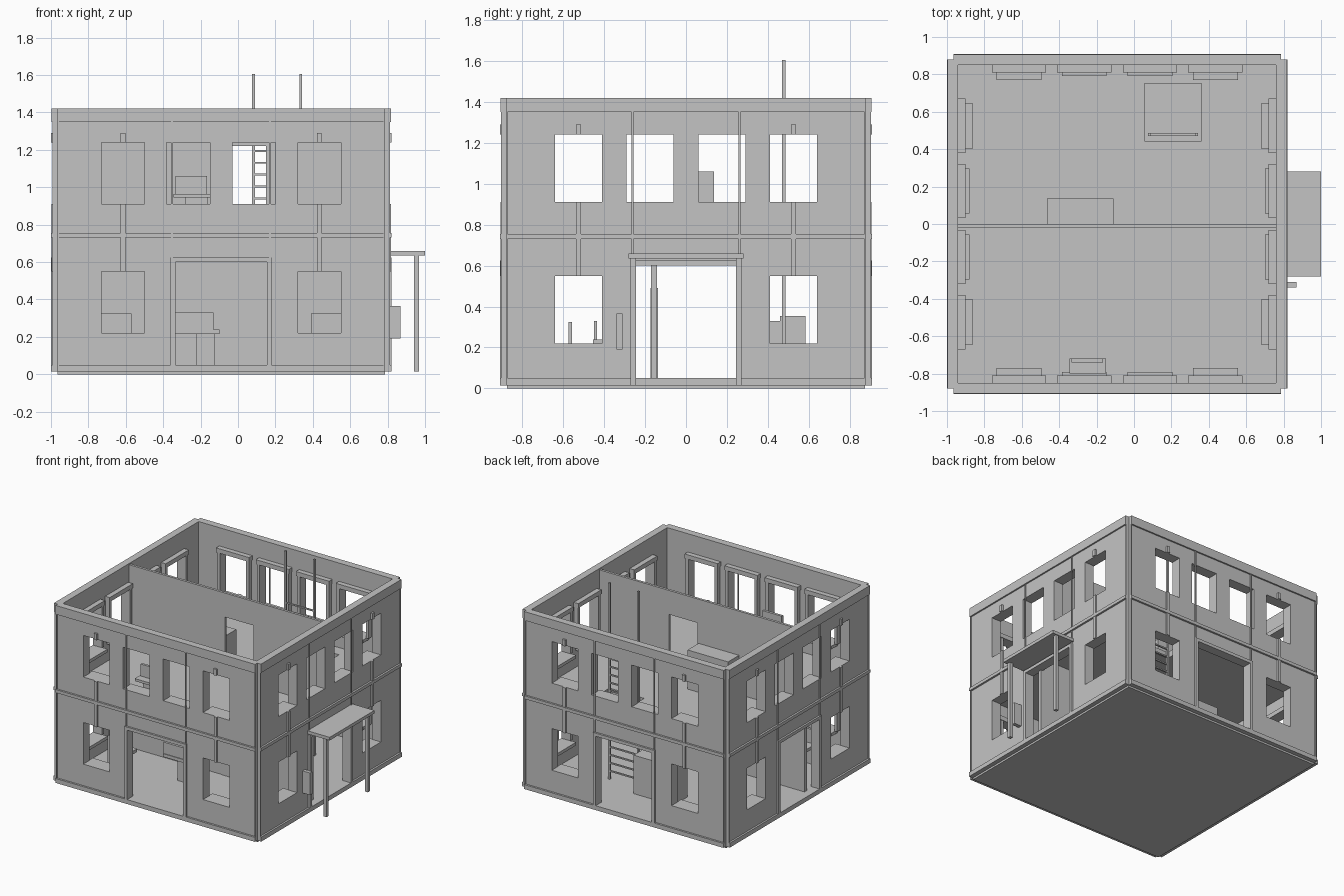
import bpy, bmesh
from mathutils import Vector

cube = bpy.data.objects.get("Cube")
if cube:
    bpy.data.objects.remove(cube)

gray = bpy.data.materials.new("plain_gray")
gray.use_nodes = True
COLOR = (0.55, 0.55, 0.55, 1)
gray.diffuse_color = COLOR
gray.node_tree.nodes["Principled BSDF"].inputs["Base Color"].default_value = COLOR


def finish(name, bm):
    bmesh.ops.recalc_face_normals(bm, faces=bm.faces)
    mesh = bpy.data.meshes.new(name)
    bm.to_mesh(mesh)
    bm.free()
    mesh.materials.append(gray)
    obj = bpy.data.objects.new(name, mesh)
    bpy.context.collection.objects.link(obj)
    return obj


def boxes(name, items, place=lambda u, d, z: Vector((u, d, z))):
    """One object from boxes given as (u0, u1, d0, d1, z0, z1)."""
    bm = bmesh.new()
    for u0, u1, d0, d1, z0, z1 in items:
        a, b = place(u0, d0, z0), place(u1, d1, z1)
        verts = bmesh.ops.create_cube(bm, size=1)["verts"]
        for v in verts:
            v.co = Vector((v.co[i] * abs(b[i] - a[i]) + (a[i] + b[i]) / 2 for i in range(3)))
    return finish(name, bm)


def panel(name, u0, u1, z0, z1, d0, d1, holes, place=lambda u, d, z: Vector((u, d, z))):
    """Upright slab with rectangular openings (u0, u1, z0, z1)."""
    us = sorted({u0, u1} | {h[i] for h in holes for i in (0, 1)})
    zs = sorted({z0, z1} | {h[i] for h in holes for i in (2, 3)})
    bm = bmesh.new()
    for a, b in zip(us, us[1:]):
        for c, e in zip(zs, zs[1:]):
            u, z = (a + b) / 2, (c + e) / 2
            if any(h[0] < u < h[1] and h[2] < z < h[3] for h in holes):
                continue
            bm.faces.new([bm.verts.new(place(p, d0, q)) for p, q in ((a, c), (b, c), (b, e), (a, e))])
    bmesh.ops.remove_doubles(bm, verts=bm.verts, dist=0.0005)
    new = bmesh.ops.extrude_face_region(bm, geom=bm.faces[:], use_keep_orig=True)["geom"]
    shift = place(0, d1, 0) - place(0, d0, 0)
    bmesh.ops.translate(bm, verts=[g for g in new if isinstance(g, bmesh.types.BMVert)], vec=shift)
    bmesh.ops.dissolve_limit(bm, angle_limit=0.01, verts=bm.verts, edges=bm.edges)
    return finish(name, bm)


CX, TOP, THICK = -0.09, 1.42, 0.045
OUTER, INNER, HALF = 0.525, 0.176, 0.115     # window centres and half width
LOW, HIGH = (0.22, 0.55), (0.91, 1.24)       # window heights
DOOR = 0.245

# Each side maps (along the wall, depth inward, height) to the world
SIDES = {
    "front": (0.875, lambda u, d, z: Vector((CX + u, -0.895 + d, z))),
    "back": (0.875, lambda u, d, z: Vector((CX + u, 0.895 - d, z))),
    "left": (0.88, lambda u, d, z: Vector((0.805 - d, u, z))),
    "right": (0.88, lambda u, d, z: Vector((-0.985 + d, u, z))),
}

for side, (half, place) in SIDES.items():
    windows = [(s * OUTER, z, 0.095) for s in (-1, 1) for z in (LOW, HIGH)]
    windows += [(s * INNER, HIGH, 0.075) for s in (-1, 1)]
    holes = [(c - HALF, c + HALF, z[0], z[1]) for c, z, _ in windows]
    holes.append((-DOOR, DOOR, 0.05, 0.6))
    panel(side + "_wall", -half, half, 0.015, TOP, 0, THICK, holes, place)

    # Interior window surrounds: lintel, jambs and deep sill
    frames = []
    for c, (z0, z1), depth in windows:
        frames.append((c - 0.145, c + 0.145, THICK, THICK + 0.04, z1, z1 + 0.035))
        frames.append((c - 0.12, c + 0.12, THICK, 0.03 + depth, z0 - 0.025, z0))
        for s in (-1, 1):
            frames.append((c + s * HALF, c + s * 0.14, THICK, THICK + 0.035, z0, z1))
    boxes(side + "_window_surrounds", frames, place)

    # Outside bands, cornice and short pilasters
    trim = [(-half, half, -0.015, 0, 0.015, 0.05),
            (-half, half, -0.015, 0, 0.73, 0.755),
            (-half, half, -0.012, 0, 1.35, TOP)]
    for s in (-1, 1):
        c = s * OUTER
        trim.append((c - 0.0125, c + 0.0125, -0.012, 0, 0.55, 0.73))
        trim.append((c - 0.0125, c + 0.0125, -0.012, 0, 0.755, 0.91))
        trim.append((c - 0.0125, c + 0.0125, -0.015, 0, 1.24, 1.29))
        trim.append((s * 0.257, s * 0.267, -0.008, 0, 0.62, TOP))
        trim.append((s * (half - 0.008), s * half, -0.008, 0, 0.05, TOP))
    boxes(side + "_wall_trim", trim, place)

    # Doorway casing
    casing = [(-0.27, 0.27, -0.015, 0.06, 0.6, 0.625)]
    casing += [(s * DOOR, s * 0.27, -0.015, 0.06, 0.05, 0.6) for s in (-1, 1)]
    boxes(side + "_door_casing", casing, place)

# Floors, the upper one with a ladder hatch
boxes("ground_floor", [(-0.965, 0.785, -0.875, 0.875, 0, 0.05)])
boxes("upper_floor", [(-0.94, 0.76, -0.85, 0.445, 0.7, 0.75),
                      (-0.94, 0.76, 0.75, 0.85, 0.7, 0.75),
                      (-0.94, 0.055, 0.445, 0.75, 0.7, 0.75),
                      (0.36, 0.76, 0.445, 0.75, 0.7, 0.75)])

# Partitions
panel("upper_partition", -0.94, 0.76, 0.75, 1.41, -0.02, 0, [(-0.1, 0.15, 0.76, 1.22)])
boxes("ground_partition", [(-0.94, 0.76, -0.17, -0.142, 0.05, 0.7)])
boxes("partition_door", [(-0.02, 0.16, -0.174, -0.138, 0.05, 0.49)])

# Ladder through the hatch
rungs = [(0.085, 0.335, 0.472, 0.484, 0.11 + i * 0.0635, 0.12 + i * 0.0635) for i in range(18)]
boxes("ladder_rungs", rungs)
boxes("ladder_rails", [(x - 0.007, x + 0.007, 0.47, 0.486, 0.05, 1.605) for x in (0.083, 0.335)])

# Porch canopy, posts and wall box on the +x side
boxes("porch_canopy", [(0.805, 1.0, -0.28, 0.28, 0.635, 0.66)])
boxes("porch_posts", [(0.94, 0.967, s * 0.245, s * 0.272, 0.015, 0.635) for s in (-1, 1)])
boxes("wall_box", [(0.805, 0.87, -0.34, -0.31, 0.19, 0.365)])

# Furniture
boxes("upper_cabinet", [(-0.465, -0.11, 0, 0.137, 0.75, 1.06)])
boxes("upper_shelf_seat", [(-0.345, -0.15, -0.8, -0.72, 0.945, 0.965),
                           (-0.335, -0.165, -0.74, -0.72, 0.965, 1.06),
                           (-0.28, -0.16, -0.79, -0.73, 0.75, 0.945)])
boxes("ground_desk", [(-0.3, 0.05, 0.46, 0.585, 0.05, 0.355),
                      (-0.3, 0.05, 0.41, 0.46, 0.05, 0.33)])
boxes("center_bench", [(-0.34, -0.13, -0.45, -0.435, 0.215, 0.33),
                       (-0.34, -0.1, -0.455, -0.3, 0.215, 0.24),
                       (-0.225, -0.125, -0.435, -0.3, 0.05, 0.215)])
for name, x0, x1 in (("west_bench", -0.74, -0.57), ("east_bench", 0.39, 0.56)):
    boxes(name, [(x0, x1, -0.575, -0.557, 0.05, 0.325),
                 (x0, x1, -0.557, -0.45, 0.19, 0.215)])
